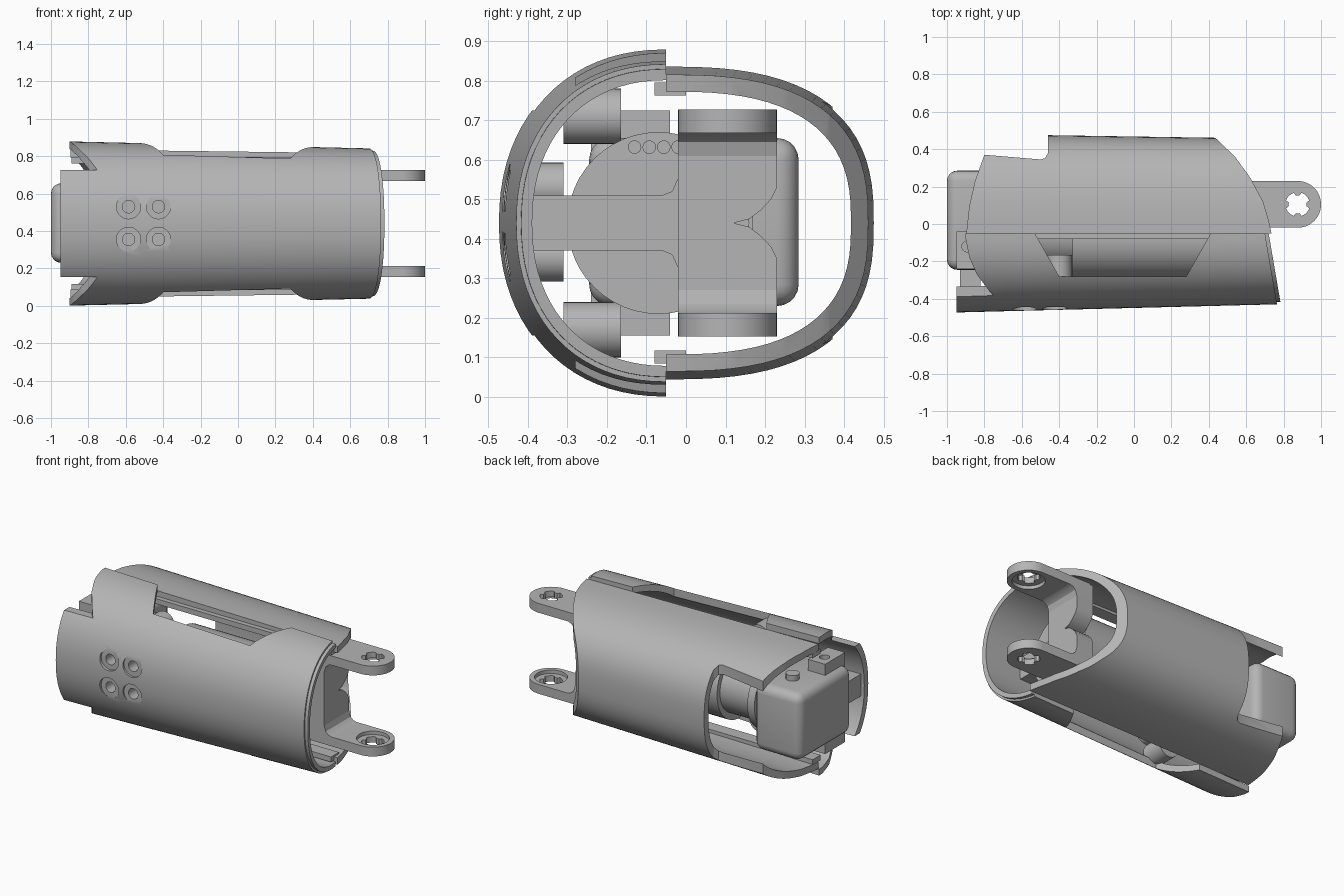
import bpy, bmesh, math

if "Cube" in bpy.data.objects:
    bpy.data.objects.remove(bpy.data.objects["Cube"], do_unlink=True)

ZC = 0.44          # height of the long axis
grey = bpy.data.materials.new("plain grey")
grey.use_nodes = True
grey.diffuse_color = (0.46, 0.46, 0.46, 1)
grey.node_tree.nodes["Principled BSDF"].inputs["Base Color"].default_value = (0.46, 0.46, 0.46, 1)


def loft(name, loops):
    """Solid through a row of equal closed loops."""
    bm = bmesh.new()
    rings = [[bm.verts.new(p) for p in loop] for loop in loops]
    n = len(rings[0])
    for a, b in zip(rings, rings[1:]):
        for i in range(n):
            j = (i + 1) % n
            bm.faces.new((a[i], a[j], b[j], b[i]))
    bm.faces.new(rings[0])
    bm.faces.new(rings[-1])
    bmesh.ops.recalc_face_normals(bm, faces=bm.faces)
    mesh = bpy.data.meshes.new(name)
    bm.to_mesh(mesh)
    bm.free()
    obj = bpy.data.objects.new(name, mesh)
    bpy.context.collection.objects.link(obj)
    mesh.materials.append(grey)
    return obj


def prism(name, pts, axis, lo, hi):
    """Extrude a 2D outline along x, y or z."""
    place = {"x": lambda p, h: (h, p[0], p[1]),
             "y": lambda p, h: (p[0], h, p[1]),
             "z": lambda p, h: (p[0], p[1], h)}[axis]
    return loft(name, [[place(p, h) for p in pts] for h in (lo, hi)])


def circle(u, v, r, n=32):
    return [(u + r * math.cos(math.tau * i / n), v + r * math.sin(math.tau * i / n)) for i in range(n)]


def rect(u0, u1, v0, v1):
    return [(u0, v0), (u1, v0), (u1, v1), (u0, v1)]


def mirrored(half):
    """Close an outline by mirroring its (y, height above axis) points."""
    return [(y, ZC + h) for y, h in half] + [(y, ZC - h) for y, h in half[::-1] if h > 0]


def finish(obj, cutters=(), bevel=0):
    """Apply cuts and bevel, then smooth with sharp edges kept."""
    bpy.ops.object.select_all(action="DESELECT")
    bpy.context.view_layer.objects.active = obj
    obj.select_set(True)
    for c in cutters:
        m = obj.modifiers.new("cut", "BOOLEAN")
        m.operation, m.solver, m.object = "DIFFERENCE", "EXACT", c
        bpy.ops.object.modifier_apply(modifier=m.name)
    if bevel:
        m = obj.modifiers.new("round", "BEVEL")
        m.width, m.segments = bevel, 5
        bpy.ops.object.modifier_apply(modifier=m.name)
    bpy.ops.object.shade_smooth_by_angle(angle=math.radians(30))
    for c in cutters:
        bpy.data.objects.remove(c, do_unlink=True)
    return obj


def arc(side, depth, half, power, n=40):
    """Half superellipse in y and z, open towards the seam."""
    out = []
    for i in range(n + 1):
        t = math.pi * i / n - math.pi / 2
        c, s = max(math.cos(t), 0), math.sin(t)
        y = depth * c ** (2 / power)
        z = math.copysign(half * abs(s) ** (2 / power), s)
        out.append((-0.05 + side * y, ZC + z))
    return out


def shell(name, side, x0, x1, depth, half, power, wall=0.04, inset=0):
    """Tapered half tube; depth and half are (start, end) pairs."""
    loops = []
    for i in range(13):
        f = i / 12
        x = x0 + (x1 - x0) * f
        d = depth[0] + (depth[1] - depth[0]) * f
        h = half[0] + (half[1] - half[0]) * f
        outer = arc(side, d - inset, h - inset, power)
        inner = arc(side, d - wall, h - wall, power)
        loops.append([(x, y, z) for y, z in outer + inner[::-1]])
    return loft(name, loops)


# front shell: windows, slanted end, scooped corners, screw holes
def end_cut(shift):
    return prism("end_cutter", [(0.70 + shift, 0.1), (0.70 + shift, -0.05), (0.765 + shift, -0.43),
                                (0.78 + shift, -0.6), (1.2, -0.6), (1.2, 0.1)], "z", -0.3, 1.2)


window = [(-0.57, 0.02), (-0.53, -0.05), (-0.40, -0.28), (0.28, -0.28), (0.41, -0.05), (0.45, 0.02)]
scoop = [(-1.2, 0.1), (-0.90, 0.1), (-0.90, -0.08), (-0.88, -0.18), (-0.84, -0.27),
         (-0.78, -0.35), (-0.72, -0.42), (-0.70, -0.6), (-1.2, -0.6)]
front_dims = dict(x0=-0.95, x1=0.82, depth=(0.423, 0.378), half=(0.44, 0.399), power=2.2)
screws = [(x, z) for x in (-0.585, -0.425) for z in (0.355, 0.53)]

front = shell("front_shell", -1, **front_dims)
cuts = [end_cut(0), prism("window_cutter", window, "z", -0.3, 1.2),
        prism("scoop_top", scoop, "z", 0.725, 1.2), prism("scoop_bottom", scoop, "z", -0.3, 0.155)]
for x, z in screws:
    cuts.append(prism("counterbore", circle(x, z, 0.065), "y", -0.6, -0.445))
    cuts.append(prism("screw_hole", circle(x, z, 0.033), "y", -0.6, -0.3))
finish(front, cuts)

rim = shell("front_shell_rim", -1, inset=0.012, **front_dims)
finish(rim, [end_cut(0.02), prism("rim_back", rect(-1.2, 0.66, -0.7, 0.2), "z", -0.3, 1.2)])

# back shell: curved end, opening around the drive box
back = shell("back_shell", 1, -0.92, 0.76, (0.532, 0.506), (0.396, 0.375), 2.65, wall=0.043)
right_end = [(0.735, -0.2), (0.735, -0.05), (0.72, 0.02), (0.69, 0.12), (0.62, 0.25),
             (0.54, 0.36), (0.43, 0.465), (0.35, 0.6), (1.2, 0.6), (1.2, -0.2)]
left_end = [(-0.90, -0.2), (-0.90, -0.08), (-0.88, 0.1), (-0.85, 0.23), (-0.80, 0.37), (-0.50, 0.345),
            (-0.475, 0.352), (-0.46, 0.38), (-0.46, 0.6), (-1.2, 0.6), (-1.2, -0.2)]
finish(back, [prism("right_cutter", right_end, "z", -0.3, 1.2),
              prism("left_cutter", left_end, "z", -0.3, 1.2)])

# seam lips, posts and box studs, mirrored top and bottom
for s, tag in ((1, "upper"), (-1, "lower")):
    finish(prism(f"{tag}_seam_lip", rect(-0.08, 0.0, ZC + s * 0.322, ZC + s * 0.355), "x", -0.89, 0.71))
    finish(prism(f"{tag}_post", circle(-0.40, ZC + s * 0.27, 0.07), "y", -0.31, -0.165))
    lo, hi = sorted((ZC + s * 0.2, ZC + s * 0.25))
    finish(prism(f"{tag}_box_stud", circle(-0.82, 0.10, 0.04), "z", lo, hi))

# screw bosses inside the front shell
for x, z in screws:
    finish(prism("screw_boss", circle(x, z, 0.063), "y", -0.43, -0.31),
           [prism("boss_hole", circle(x, z, 0.033), "y", -0.6, -0.34)])

# drive box and its mounting plate
finish(prism("drive_box", rect(-0.245, 0.285, 0.23, 0.655), "x", -1.0, -0.67), bevel=0.055)
finish(prism("mounting_plate", rect(-0.24, -0.04, 0.155, 0.725), "x", -0.95, -0.83),
       [prism("plate_hole", circle(-0.89, -0.12, 0.03), "z", 0.1, 0.8)])
finish(prism("mounting_foot", rect(-0.43, -0.22, 0.37, 0.51), "x", -0.93, -0.82))

# motor barrel and bulkhead
finish(prism("motor_neck", circle(-0.05, ZC, 0.18, 48), "x", -0.72, -0.3))
finish(prism("motor_flange", circle(-0.05, ZC, 0.22, 48), "x", -0.60, -0.55))
finish(prism("motor_barrel", circle(-0.07, ZC, 0.23, 48), "x", -0.33, 0.5))
tab = mirrored([(-0.40, 0.07), (-0.06, 0.07), (-0.035, 0.08), (-0.022, 0.11), (0.0, 0.11)])
finish(prism("bulkhead_tab", tab, "x", 0.40, 0.52))
for y in (-0.13, -0.093, -0.056, -0.02):
    finish(prism("bulkhead_dot", circle(y, 0.632, 0.017, 16), "x", 0.49, 0.505))

# fork base with a pinched waist on its back edge
base = mirrored([(-0.02, 0.28), (0.23, 0.28), (0.23, 0.09), (0.215, 0.06), (0.19, 0.033),
                 (0.16, 0.01), (0.12, 0.0)])
finish(prism("fork_base", base, "x", 0.50, 0.62))
fillet = [(0.60, 0.0), (0.68, 0.0), (0.65, 0.008), (0.63, 0.025), (0.62, 0.06), (0.60, 0.06)]

# fork arms with rounded tips, inner recess and splined hole
tip = [(0.875 + 0.125 * math.cos(a), 0.105 + 0.125 * math.sin(a))
       for a in (math.pi * (i / 24 - 0.5) for i in range(25))]
spline = []
for i in range(48):
    a = math.tau * (i + 0.5) / 48
    r = 0.048 if (i + 2) % 12 < 4 else 0.065
    spline.append((0.875 + r * math.cos(a), 0.105 + r * math.sin(a)))
for s, tag in ((1, "upper"), (-1, "lower")):
    lo, hi = sorted((ZC + s * 0.228, ZC + s * 0.287))
    arm = prism(f"{tag}_fork_arm", [(0.52, 0.23), (0.52, -0.02)] + tip, "z", lo, hi)
    r0, r1 = sorted((ZC + s * 0.1, ZC + s * 0.25))
    finish(arm, [prism("recess", circle(0.875, 0.105, 0.095, 40), "z", r0, r1),
                 prism("splined_hole", spline, "z", -0.2, 1.2)])
    finish(prism(f"{tag}_fork_fillet", [(x, ZC + s * (0.23 - d)) for x, d in fillet], "y", -0.02, 0.23))
